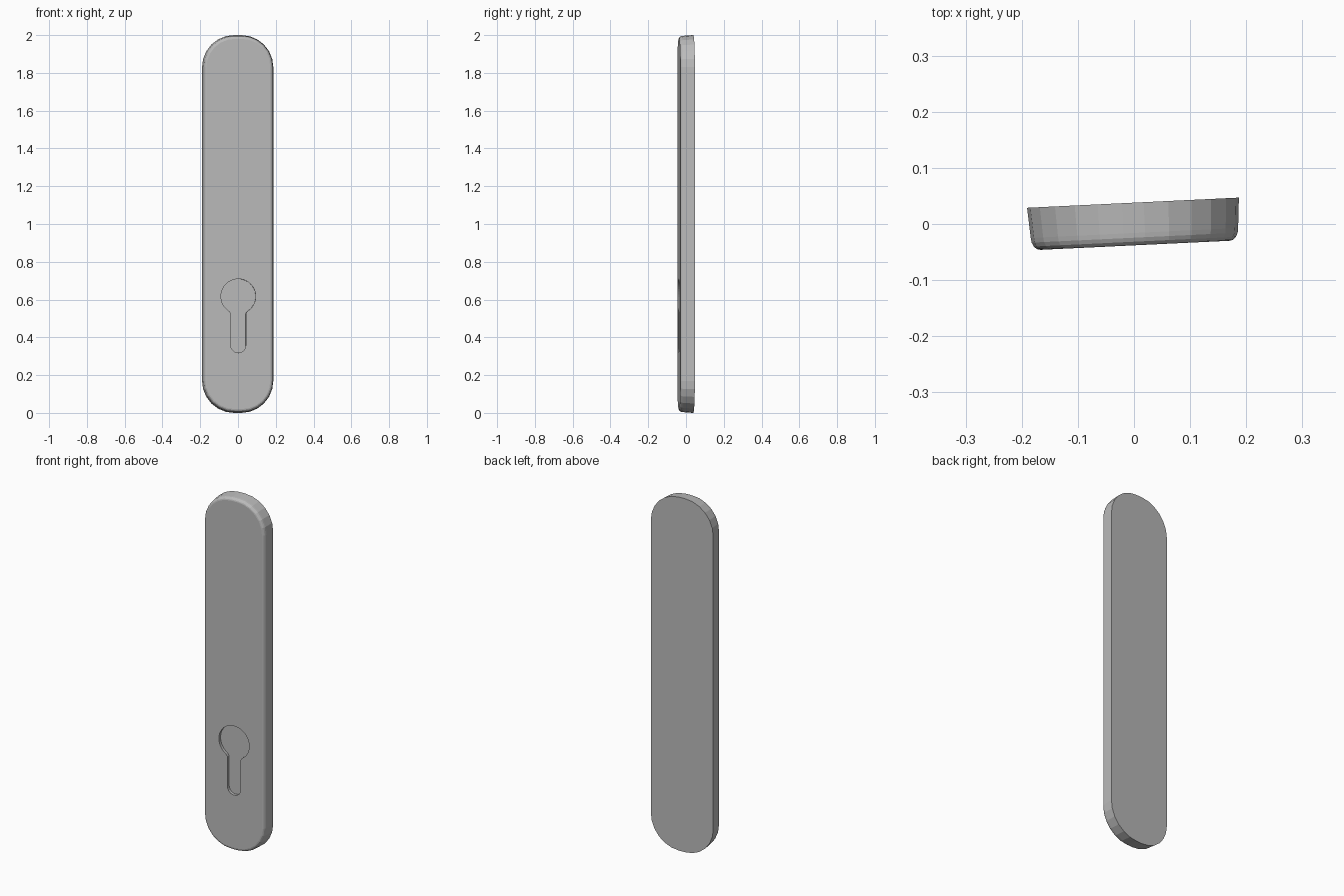
import bpy, bmesh
from math import sin, cos, pi, radians, asin
from mathutils import Matrix, Vector

if "Cube" in bpy.data.objects:
    bpy.data.objects.remove(bpy.data.objects["Cube"], do_unlink=True)

HALF_W, HALF_H, CORNER, HALF_T = 0.189, 1.0, 0.17, 0.038
DEPTH = 0.016


def arc(cx, cz, r, start, end, steps):
    """Points along an arc in the XZ plane, angles in radians."""
    return [(cx + r * cos(start + (end - start) * i / steps),
             cz + r * sin(start + (end - start) * i / steps)) for i in range(steps + 1)]


def plate_outline(inset):
    r, cx, cz = CORNER - inset, HALF_W - CORNER, HALF_H - CORNER
    points = []
    for k, (sx, sz) in enumerate([(1, 1), (-1, 1), (-1, -1), (1, -1)]):
        points += arc(sx * cx, HALF_H + sz * cz, r, k * pi / 2, (k + 1) * pi / 2, 6)
    return points


def keyhole_outline():
    r, slot, cz, bottom = 0.092, 0.04, 0.617, 0.318
    gap = asin((slot + 0.008) / r)
    points = arc(0, cz, r, -pi / 2 + gap, 1.5 * pi - gap, 32)
    neck = cz - r * cos(gap) - 0.012
    points.append((-slot, neck))
    points += arc(0, bottom + slot, slot, pi, 2 * pi, 10)
    points.append((slot, neck))
    return points


def add_ring(bm, points, y):
    return [bm.verts.new((x, y, z)) for x, z in points]


def bridge(bm, a, b):
    for i in range(len(a)):
        j = (i + 1) % len(a)
        bm.faces.new((a[i], a[j], b[j], b[i]))


bm = bmesh.new()

# Drafted side wall and rounded front rim
profile = [(0, HALF_T), (0.004, -0.016)]
profile += [(0.02 - 0.016 * cos(t), -0.016 - 0.022 * sin(t))
            for t in (pi / 8, pi / 4, 3 * pi / 8, pi / 2)]
rings = [add_ring(bm, plate_outline(inset), y) for inset, y in profile]
for a, b in zip(rings, rings[1:]):
    bridge(bm, a, b)
bm.faces.new(rings[0])

# Blind keyhole recess
mouth = add_ring(bm, keyhole_outline(), -HALF_T)
floor = add_ring(bm, keyhole_outline(), -HALF_T + DEPTH)
bridge(bm, mouth, floor)
bm.faces.new(floor)

# Front face around the recess
edges = [e for e in bm.edges if e.is_boundary]
bmesh.ops.triangle_fill(bm, edges=edges, use_beauty=True, normal=Vector((0, -1, 0)))
bmesh.ops.recalc_face_normals(bm, faces=bm.faces)

# The whole plate is turned slightly about the vertical
bm.transform(Matrix.Rotation(radians(2.75), 4, "Z"))

mesh = bpy.data.meshes.new("lock_plate")
bm.to_mesh(mesh)
bm.free()
plate = bpy.data.objects.new("lock_plate", mesh)
bpy.context.collection.objects.link(plate)

# Plain grey finish
grey = bpy.data.materials.new("plain_grey")
grey.use_nodes = True
colour = (0.5, 0.5, 0.5, 1)
grey.diffuse_color = colour
grey.node_tree.nodes["Principled BSDF"].inputs["Base Color"].default_value = colour
mesh.materials.append(grey)
